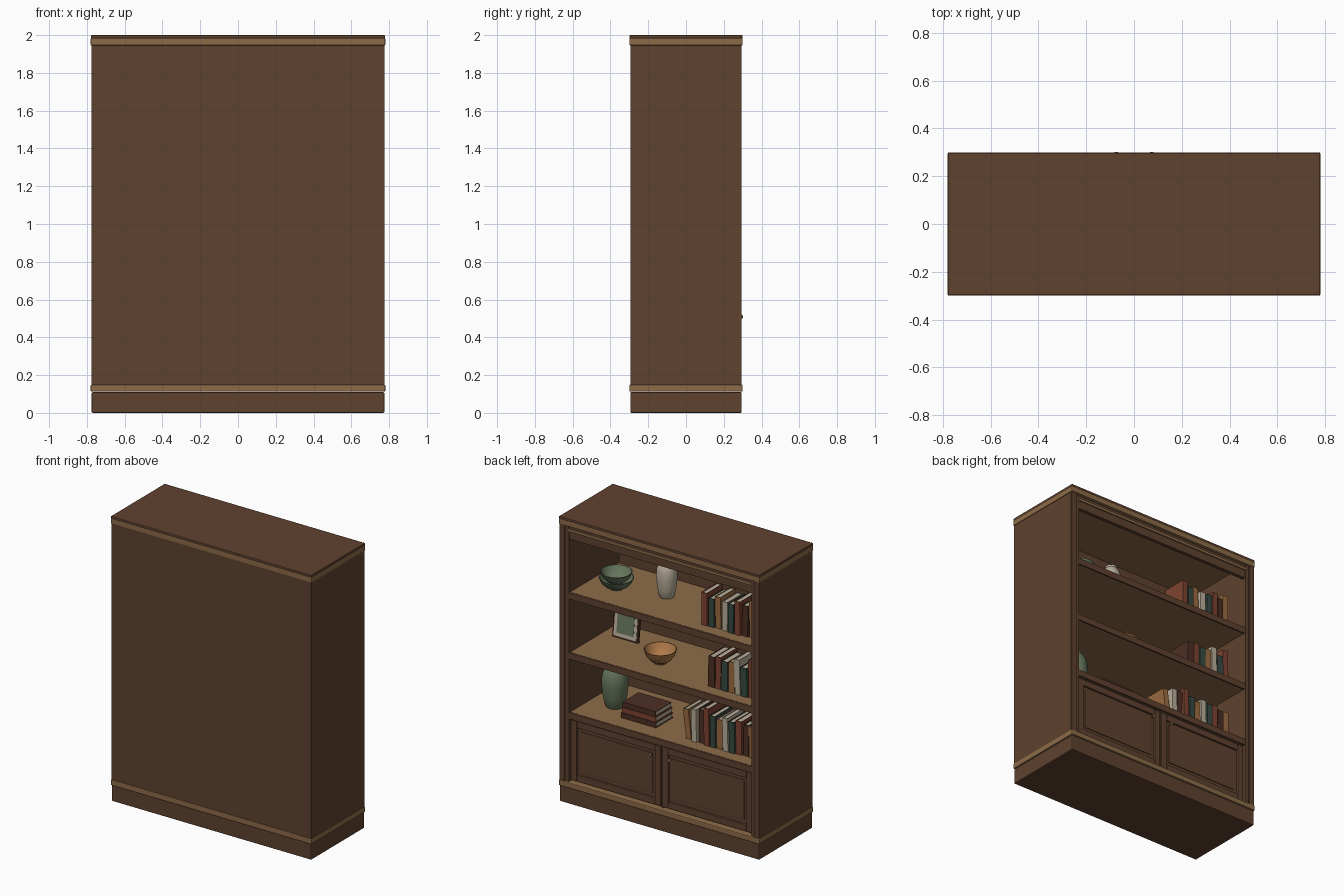
import bpy, math, random
from mathutils import Vector, Matrix

if "Cube" in bpy.data.objects:
    bpy.data.objects.remove(bpy.data.objects["Cube"])

random.seed(4)
mats = {}
COLORS = {"walnut": "604433", "oak": "8C6B4A", "red": "7E4534", "green": "3A4B42",
          "cream": "B9AE9A", "tan": "9A6B43", "dark": "4E3328", "sage": "66755C",
          "clay": "B07A4C", "brass": "A08858"}


def mat(name):
    if name not in mats:
        m = bpy.data.materials.new(name)
        h = COLORS[name]
        m.diffuse_color = [(int(h[i:i + 2], 16) / 255) ** 2.2 for i in (0, 2, 4)] + [1]
        m.use_nodes = True
        m.node_tree.nodes["Principled BSDF"].inputs["Base Color"].default_value = m.diffuse_color
        mats[name] = m
    return mats[name]


def box(name, x, y, z, color, bevel=0.0):
    """Box from (min, max) ranges on each axis."""
    bpy.ops.mesh.primitive_cube_add(size=1)
    o = bpy.context.object
    o.name = name
    size = [r[1] - r[0] for r in (x, y, z)]
    mid = [(r[1] + r[0]) / 2 for r in (x, y, z)]
    o.data.transform(Matrix.Translation(mid) @ Matrix.Diagonal(size + [1]))
    o.data.materials.append(mat(color))
    if bevel:
        b = o.modifiers.new("bevel", "BEVEL")
        b.width, b.segments = bevel, 2
    return o


def lathe(name, profile, loc, color, n=32):
    """Turned shape from (radius, height) points."""
    verts, faces = [], []
    for r, h in profile:
        for i in range(n):
            a = 2 * math.pi * i / n
            verts.append((r * math.cos(a), r * math.sin(a), h))
    for j in range(len(profile) - 1):
        for i in range(n):
            k = (i + 1) % n
            faces.append((j * n + i, j * n + k, j * n + n + k, j * n + n + i))
    faces.append(tuple(reversed(range(n))))
    faces.append(tuple(range((len(profile) - 1) * n, len(profile) * n)))
    me = bpy.data.meshes.new(name)
    me.from_pydata(verts, [], faces)
    me.materials.append(mat(color))
    o = bpy.data.objects.new(name, me)
    bpy.context.collection.objects.link(o)
    o.location = loc
    bpy.ops.object.select_all(action="DESELECT")
    bpy.context.view_layer.objects.active = o
    o.select_set(True)
    bpy.ops.object.shade_smooth_by_angle(angle=math.radians(40))
    return o


def book(name, w, d, h, color):
    """Upright book, spine towards +y, origin at the bottom centre of the spine."""
    c = 0.004
    parts = [box(name, (-w / 2, -w / 2 + c), (-d, 0), (0, h), color),
             box(name + "_cover", (w / 2 - c, w / 2), (-d, 0), (0, h), color),
             box(name + "_spine", (-w / 2 + c, w / 2 - c), (-c, 0), (0, h), color),
             box(name + "_pages", (-w / 2 + c, w / 2 - c), (-d + .005, -c), (.004, h - .005), "cream")]
    bpy.ops.object.select_all(action="DESELECT")
    for p in parts:
        p.select_set(True)
    bpy.context.view_layer.objects.active = parts[0]
    bpy.ops.object.join()
    return parts[0]


# carcass
box("plinth", (-.775, .775), (-.295, .295), (0, .11), "walnut", .006)
box("base_moulding", (-.78, .78), (-.3, .3), (.112, .15), "oak", .006)
box("cornice_moulding", (-.78, .78), (-.3, .3), (1.945, 1.985), "oak", .006)
box("top_board", (-.778, .778), (-.298, .298), (1.983, 2.0), "walnut", .003)
box("back_panel", (-.715, .715), (-.293, -.27), (.148, 1.947), "walnut")
box("header_rail", (-.712, .712), (.255, .28), (1.85, 1.947), "walnut")
box("header_bead", (-.712, .712), (.28, .29), (1.905, 1.925), "oak", .003)
for s, side in ((1, "right"), (-1, "left")):
    box(side + "_side", tuple(sorted((s * .71, s * .775))), (-.295, .285), (.148, 1.947), "walnut")
    box(side + "_outer_stile", tuple(sorted((s * .738, s * .775))), (.285, .295), (.148, 1.947), "walnut", .002)

# shelves with dark front lipping
SHELVES = (.633, 1.053, 1.475)
for i, z in enumerate(SHELVES):
    box(f"shelf_{i+1}", (-.71, .71), (-.27, .27), (z - .04, z), "oak")
    box(f"shelf_lip_{i+1}", (-.71, .71), (.27, .283), (z - .045, z), "walnut", .002)

# panelled doors
box("centre_post", (-.012, .012), (.23, .262), (.15, .593), "walnut")
for s, side in ((1, "right"), (-1, "left")):
    def rng(a, b):
        return tuple(sorted((s * a, s * b)))
    z0, z1, f = .16, .58, .045
    y = (.248, .272)
    box(side + "_door_inner_stile", rng(.006, .006 + f), y, (z0, z1), "walnut", .003)
    box(side + "_door_outer_stile", rng(.703 - f, .703), y, (z0, z1), "walnut", .003)
    box(side + "_door_bottom_rail", rng(.006 + f, .703 - f), y, (z0, z0 + f), "walnut", .003)
    box(side + "_door_top_rail", rng(.006 + f, .703 - f), y, (z1 - f, z1), "walnut", .003)
    box(side + "_door_panel", rng(.04, .67), (.246, .258), (z0 + .03, z1 - .03), "walnut")
    box(side + "_raised_panel", rng(.075, .634), (.255, .264), (z0 + .07, z1 - .07), "walnut", .004)
    knob = lathe(side + "_knob", [(.004, 0), (.004, .014), (.009, .018), (.011, .024), (.008, .03), (.002, .032)],
                 (s * .075, .270, .51), "brass", 16)
    knob.rotation_euler.x = -math.pi / 2

# rows of upright books, first one leaning outwards
palette = ["tan", "cream", "dark", "red", "green", "tan", "cream", "green", "red", "dark"]
for row, (z, x0, n, off) in enumerate(((SHELVES[0], -.12, 11, 0), (SHELVES[1], -.30, 7, 2),
                                       (SHELVES[2], -.25, 8, 3))):
    step = (x0 + .66) / n
    for i in range(n):
        w = step * random.uniform(.78, .95)
        h = random.uniform(.2, .265)
        b = book(f"book_{row+1}_{i+1}", w, random.uniform(.17, .2), h, palette[(i + off) % 10])
        tilt = .12 if i == 0 and row == 0 else random.uniform(-.02, .03)
        b.rotation_euler.y = tilt
        b.location = (x0 - step * (i + .5), .185 + random.uniform(-.012, .008), z + abs(math.sin(tilt)) * w / 2)

# flat stack of books
for i, (c, dx) in enumerate((("dark", 0), ("red", .006), ("dark", .012))):
    b = book(f"stacked_book_{i+1}", .036, .19 - dx, .27 - dx, c)
    b.rotation_euler = (0, math.pi / 2, 0)
    b.location = (.125 + dx / 2, .155 - dx / 2, SHELVES[0] + .018 + i * .037)

# picture frame leaning back
frame = [box("picture_frame", (-.1, .1), (-.012, .008), (0, .25), "dark", .003),
         box("picture_mount", (-.088, .088), (.006, .011), (.012, .238), "cream"),
         box("picture", (-.066, .066), (.010, .013), (.036, .214), "sage")]
for o in frame:
    o.location = (.525, -.08, SHELVES[1] + .003)
    o.rotation_euler.x = .12


# bowls and vases
def bowl(name, r, h, loc, color):
    pts = [(.4, 0), (.42, .08), (.66, .25), (.86, .55), (1, 1), (.95, 1), (.8, .58), (.58, .3), (.1, .17)]
    lathe(name, [(a * r, b * h) for a, b in pts], loc, color)


def vase(name, r, h, loc, color):
    pts = [(.66, 0), (.74, .03), (.9, .25), (1, .52), (.97, .72), (.78, .88), (.55, .95), (.56, 1),
           (.48, 1), (.46, .94), (.7, .85), (.85, .6), (.6, .06)]
    lathe(name, [(a * r, b * h) for a, b in pts], loc, color)


bowl("clay_bowl", .107, .095, (.153, .066, SHELVES[1]), "clay")
bowl("lower_green_bowl", .113, .075, (.505, .05, SHELVES[2]), "sage")
bowl("upper_green_bowl", .103, .08, (.505, .05, SHELVES[2] + .037), "sage")
vase("green_vase", .087, .3, (.53, .03, SHELVES[0]), "sage")
vase("cream_vase", .068, .265, (.17, -.03, SHELVES[2]), "cream")
